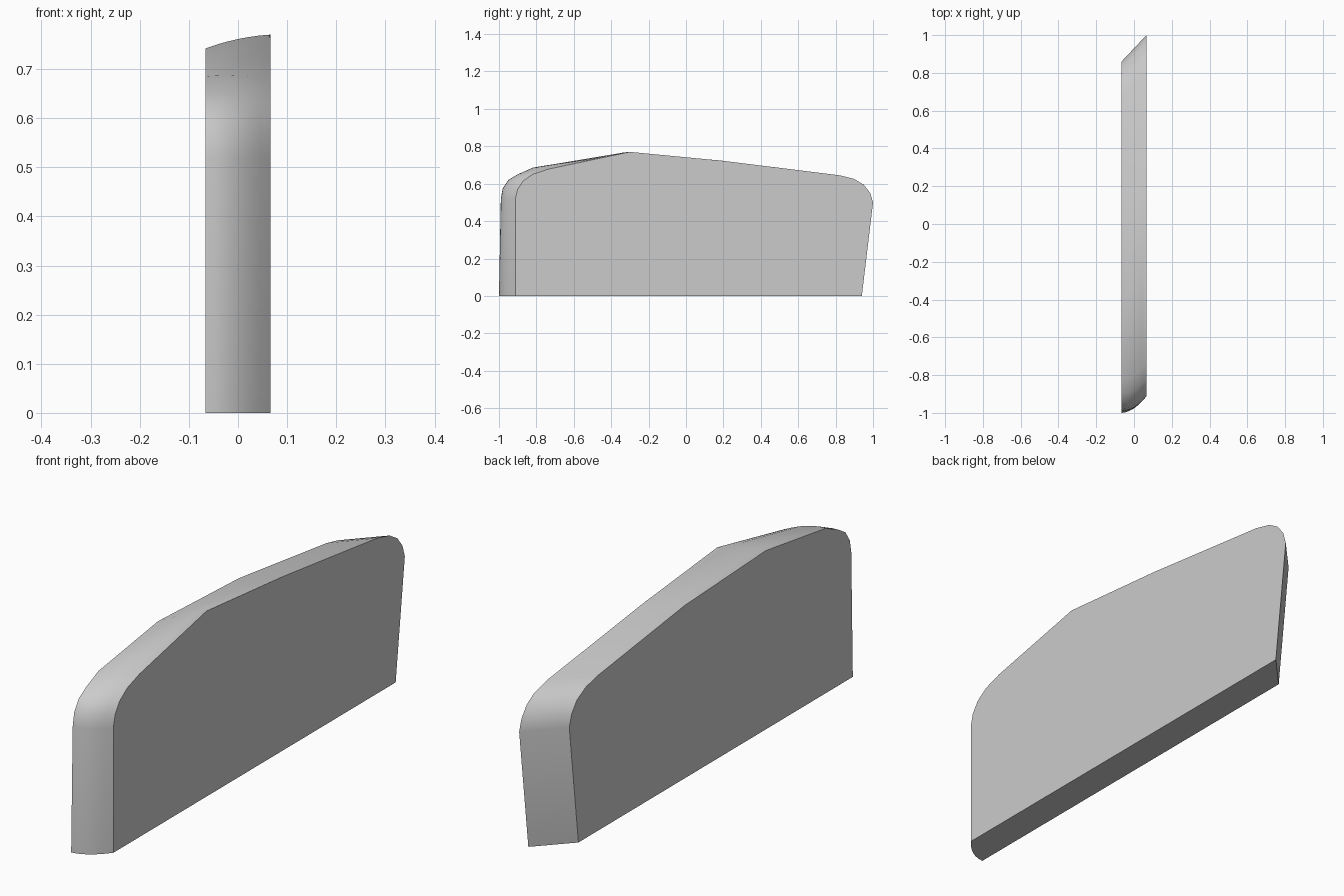
import bpy, bmesh, math

if "Cube" in bpy.data.objects:
    bpy.data.objects.remove(bpy.data.objects["Cube"])

# Matching side outlines (y, z): front foot, front corner, ridge, back corner, back foot
LEFT = [(-1, 0), (-.99, .52), (-.98, .575), (-.95, .62), (-.9, .65), (-.82, .685),
        (-.43, .742), (.1, .718), (.67, .645), (.75, .627), (.81, .595),
        (.845, .55), (.86, .5), (.80, 0)]
RIGHT = [(-.912, 0), (-.912, .52), (-.9, .57), (-.87, .615), (-.82, .65), (-.74, .677),
         (-.3, .77), (.2, .722), (.82, .645), (.9, .625), (.95, .595),
         (.985, .55), (1, .5), (.94, 0)]
HALF_WIDTH = .066
STEPS = 6

bm = bmesh.new()
sections = []
for s in range(STEPS + 1):
    t = s / STEPS
    bulge = 4 * t * (1 - t)
    ring = []
    for i, ((y0, z0), (y1, z1)) in enumerate(zip(LEFT, RIGHT)):
        # The front edge is rounded in plan, the ridge is slightly crowned
        y = y0 + (y1 - y0) * t - (.02 * bulge if i < 6 else 0)
        z = z0 + (z1 - z0) * t + (.005 * bulge if 4 < i < 8 else 0)
        ring.append(bm.verts.new((HALF_WIDTH * (2 * t - 1), y, z)))
    sections.append(ring)

# Rim, underside and the two flat sides
for a, b in zip(sections, sections[1:]):
    for i in range(len(a)):
        j = (i + 1) % len(a)
        bm.faces.new((a[i], a[j], b[j], b[i]))
bm.faces.new(sections[0])
bm.faces.new(sections[-1])
bmesh.ops.recalc_face_normals(bm, faces=bm.faces[:])

mesh = bpy.data.meshes.new("curved_panel")
bm.to_mesh(mesh)
bm.free()
panel = bpy.data.objects.new("curved_panel", mesh)
bpy.context.collection.objects.link(panel)
bpy.context.view_layer.objects.active = panel
panel.select_set(True)
bpy.ops.object.shade_smooth_by_angle(angle=math.radians(30))
